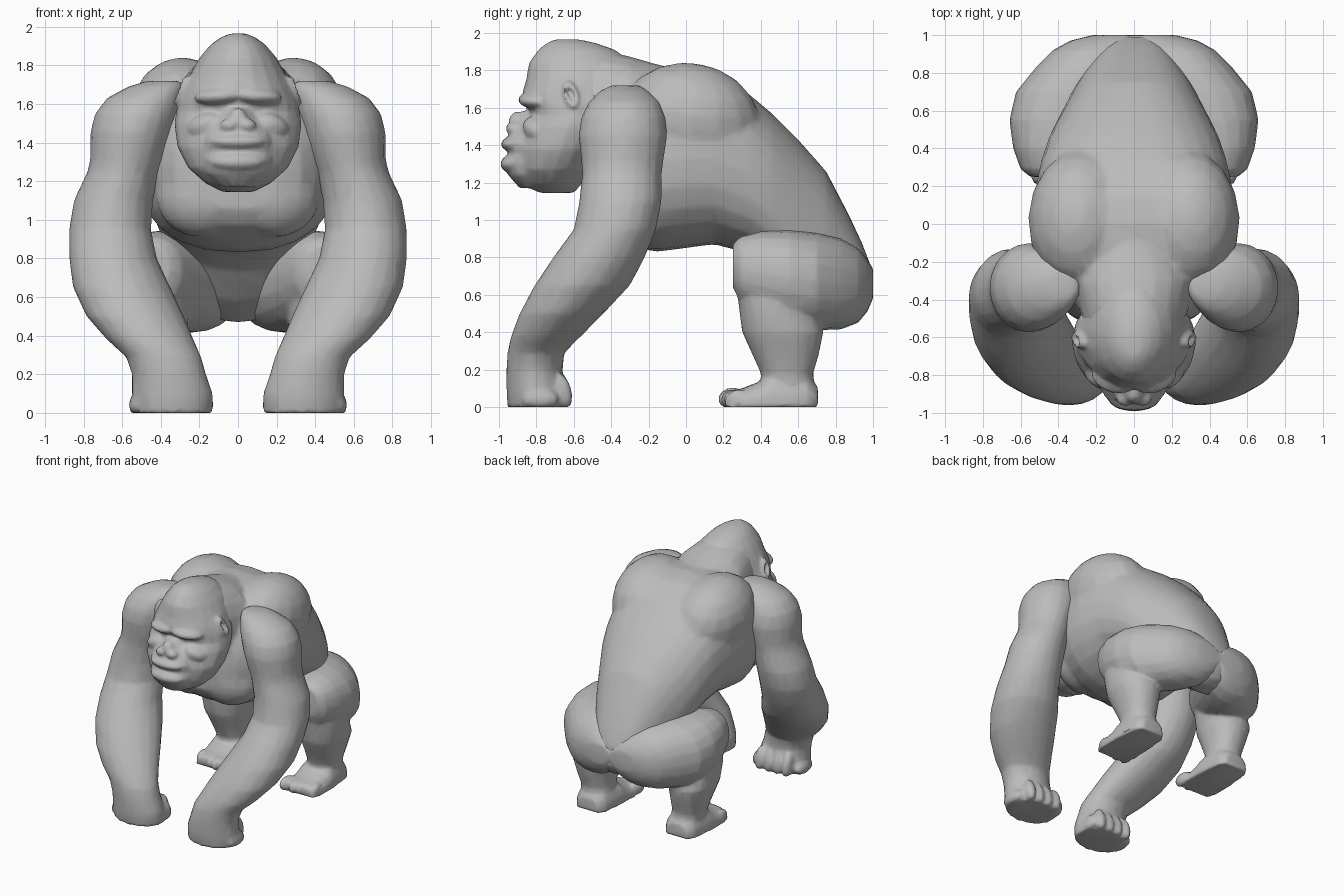
import bpy
import bmesh
import math
from mathutils import Vector, Matrix

old = bpy.data.objects.get("Cube")
if old:
    bpy.data.objects.remove(old, do_unlink=True)

fur = bpy.data.materials.new("plain grey")
fur.use_nodes = True
GREY = (0.5, 0.5, 0.5, 1)
fur.diffuse_color = GREY
fur.node_tree.nodes["Principled BSDF"].inputs["Base Color"].default_value = GREY


def finish(name, bm, mirror):
    """Turn a bmesh into an object, optionally mirrored across x."""
    bmesh.ops.recalc_face_normals(bm, faces=bm.faces)
    mesh = bpy.data.meshes.new(name)
    bm.to_mesh(mesh)
    bm.free()
    mesh.materials.append(fur)
    obj = bpy.data.objects.new(name, mesh)
    bpy.context.collection.objects.link(obj)
    if mirror:
        obj.modifiers.new("mirror", "MIRROR").use_mirror_merge = False
    return obj


def fuse(name, parts, voxel, keep):
    """Weld overlapping parts into one softly blended, low-poly skin."""
    bpy.ops.object.select_all(action="DESELECT")
    for part in parts:
        part.select_set(True)
    bpy.context.view_layer.objects.active = parts[0]
    bpy.ops.object.convert(target="MESH")
    bpy.ops.object.join()
    skin = bpy.context.view_layer.objects.active
    skin.name = name
    remesh = skin.modifiers.new("weld", "REMESH")
    remesh.mode = "VOXEL"
    remesh.voxel_size = voxel
    remesh.use_smooth_shade = True
    soften = skin.modifiers.new("soften", "SMOOTH")
    soften.factor = 0.5
    soften.iterations = 5
    skin.modifiers.new("simplify", "DECIMATE").ratio = keep
    bpy.ops.object.convert(target="MESH")
    bpy.ops.object.shade_smooth_by_angle(angle=math.radians(50))


def loft(name, axis, rows, sides=20, power=2.2, mirror=False):
    """Skin rounded sections: (position, x low, x high, other low, other high)."""
    bm = bmesh.new()
    rings = []
    for pos, x0, x1, w0, w1 in rows:
        ring = []
        for i in range(sides):
            a = math.tau * i / sides
            c, s = math.cos(a), math.sin(a)
            u = math.copysign(abs(c) ** (2 / power), c)
            v = math.copysign(abs(s) ** (2 / power), s)
            x = (x0 + x1) / 2 + u * (x1 - x0) / 2
            w = (w0 + w1) / 2 + v * (w1 - w0) / 2
            spot = (x, w, pos) if axis == "z" else (x, pos, max(w, 0))
            ring.append(bm.verts.new(spot))
        rings.append(ring)
    for low, high in zip(rings, rings[1:]):
        for i in range(sides):
            j = (i + 1) % sides
            bm.faces.new((low[i], low[j], high[j], high[i]))
    bm.faces.new(rings[0])
    bm.faces.new(rings[-1])
    return finish(name, bm, mirror)


def centred(rows):
    return [(p, -x, x, a, b) for p, x, a, b in rows]


def blob(name, centre, size, tilt=(0, 0, 0), mirror=False):
    """Low ellipsoid for muscles and small features."""
    bm = bmesh.new()
    bmesh.ops.create_uvsphere(bm, u_segments=16, v_segments=10, radius=1)
    turn = Matrix.Identity(3)
    for angle, ax in zip(tilt, "XYZ"):
        turn = Matrix.Rotation(math.radians(angle), 3, ax) @ turn
    for v in bm.verts:
        v.co = turn @ Vector(a * b for a, b in zip(v.co, size)) + Vector(centre)
        v.co.z = max(v.co.z, 0)
    return finish(name, bm, mirror)


def ear_ring(rim=12, tube=6):
    """Upright oval ring lying against the side of the head."""
    bm = bmesh.new()
    grid = []
    for i in range(rim):
        a = math.tau * i / rim
        grid.append([])
        for k in range(tube):
            b = math.tau * k / tube
            r = 1 + .45 * math.cos(b)
            grid[i].append(bm.verts.new((
                .28 + .035 * math.sin(b) - .02 * r * math.sin(a),
                -.615 + .03 * r * math.cos(a) - .015 * math.sin(a),
                1.67 + .055 * r * math.sin(a))))
    for i in range(rim):
        for k in range(tube):
            m, n = (i + 1) % rim, (k + 1) % tube
            bm.faces.new((grid[i][k], grid[m][k], grid[m][n], grid[i][n]))
    return finish("ear", bm, True)


# Trunk: ribcage to rump, neck, shoulder blades and chest
torso = loft("torso", "y", centred([
    (-.54, .2, 1.05, 1.35), (-.49, .33, .97, 1.55), (-.4, .42, .91, 1.68),
    (-.28, .49, .85, 1.77), (-.15, .54, .83, 1.81), (0, .55, .85, 1.82),
    (.15, .53, .87, 1.79), (.34, .49, .82, 1.67), (.46, .45, .74, 1.57),
    (.6, .38, .58, 1.43), (.75, .3, .47, 1.26), (.87, .22, .47, 1.03),
    (.94, .17, .5, .88), (.99, .1, .58, .75)]), sides=24, power=2.35)
neck = loft("neck", "y", centred([
    (-.65, .24, 1.3, 1.9), (-.45, .29, 1.2, 1.91), (-.3, .33, 1.2, 1.875),
    (-.18, .27, 1.3, 1.84), (-.06, .1, 1.5, 1.81)]))
blade = blob("shoulder_blade", (.275, .02, 1.53), (.285, .38, .31),
             (-10, 12, 0), True)
chest = blob("chest_muscle", (.19, -.37, 1.12), (.24, .17, .21), (0, 0, 15), True)
fuse("torso", [torso, neck, blade, chest], .018, .12)

# Head with brow, face and ears
skull = loft("skull", "z", centred([
    (1.145, .08, -.78, -.6), (1.19, .17, -.88, -.56), (1.27, .26, -.92, -.5),
    (1.38, .315, -.92, -.42), (1.5, .33, -.88, -.36), (1.56, .32, -.84, -.34),
    (1.62, .31, -.855, -.32), (1.68, .28, -.875, -.3), (1.75, .25, -.855, -.28),
    (1.84, .2, -.84, -.28), (1.91, .14, -.79, -.38), (1.945, .09, -.745, -.48),
    (1.965, .04, -.7, -.57)]), power=2)
muzzle = loft("muzzle", "z", centred([
    (1.17, .1, -.89, -.7), (1.24, .17, -.95, -.7), (1.31, .18, -.975, -.7),
    (1.355, .18, -.95, -.7), (1.41, .18, -.975, -.7), (1.47, .16, -.94, -.7),
    (1.58, .06, -.88, -.7)]))
face = [
    blob("brow", (.1, -.81, 1.64), (.13, .085, .045), (0, 4, 14), True),
    blob("cheek", (.17, -.8, 1.49), (.1, .07, .06), (0, 20, 20), True),
    blob("nose", (0, -.9, 1.52), (.05, .05, .06)),
    blob("nostril", (.045, -.92, 1.49), (.05, .045, .035), mirror=True),
    blob("upper_lip", (0, -.925, 1.405), (.14, .065, .04)),
    blob("lower_lip", (0, -.925, 1.3), (.14, .068, .05))]
fuse("head", [skull, muzzle, ear_ring()] + face, .011, .12)

# Arms, sloping forward to the knuckles
arm = loft("arm", "z", [
    (0, .13, .54, -.955, -.64), (.1, .13, .55, -.96, -.65),
    (.2, .165, .55, -.96, -.66), (.29, .19, .58, -.955, -.65),
    (.38, .23, .68, -.935, -.56), (.5, .28, .785, -.89, -.44),
    (.65, .35, .855, -.81, -.3), (.8, .42, .875, -.71, -.22),
    (.95, .45, .875, -.6, -.16), (1.1, .44, .85, -.57, -.13),
    (1.25, .41, .78, -.555, -.13), (1.32, .38, .765, -.56, -.12),
    (1.45, .34, .765, -.575, -.1), (1.55, .31, .74, -.56, -.11),
    (1.63, .29, .68, -.52, -.14), (1.69, .28, .57, -.46, -.2),
    (1.72, .3, .47, -.4, -.25)], power=2, mirror=True)
fingers = [blob("finger", (.22 + .08 * i, -.66, .08), (.042, .05, .1),
                (12, 0, 0), True) for i in range(4)]
thumb = blob("thumb", (.17, -.72, .06), (.04, .08, .07), (0, 15, 0), True)
knuckle = blob("knuckle", (.525, -.78, .04), (.04, .1, .06), mirror=True)
fuse("arms", [arm, thumb, knuckle] + fingers, .014, .08)

# Bent hind legs on flat-soled feet with toes
thigh = loft("thigh", "y", [
    (.25, .35, .55, .64, .87), (.29, .29, .6, .56, .91),
    (.4, .22, .64, .5, .94), (.55, .12, .66, .44, .945),
    (.7, .04, .625, .41, .93), (.83, -.02, .52, .415, .9),
    (.92, -.02, .43, .45, .85), (.97, -.02, .34, .51, .79),
    (1, 0, .22, .58, .74)], mirror=True)
calf = loft("calf", "z", [
    (.02, .28, .52, .42, .69), (.1, .28, .53, .4, .69),
    (.18, .29, .54, .4, .68), (.28, .28, .57, .355, .71),
    (.4, .26, .61, .3, .735), (.55, .26, .62, .28, .67),
    (.72, .28, .59, .265, .58), (.84, .33, .55, .3, .5)], mirror=True)
foot = loft("foot", "y", [
    (.21, .27, .53, -.08, .08), (.3, .25, .56, -.1, .1),
    (.4, .25, .56, -.13, .14), (.45, .25, .56, -.16, .18),
    (.55, .26, .55, -.16, .18), (.65, .27, .54, -.15, .16),
    (.705, .31, .5, -.1, .11)], power=2.6, mirror=True)
toes = [blob("toe", (.35 + .056 * i, .24 + .015 * i, .04),
             (.032, .07, .055), mirror=True) for i in range(4)]
big_toe = blob("big_toe", (.28, .25, .045), (.042, .08, .06), (0, 0, -12), True)
fuse("legs", [thigh, calf, foot, big_toe] + toes, .012, .08)
